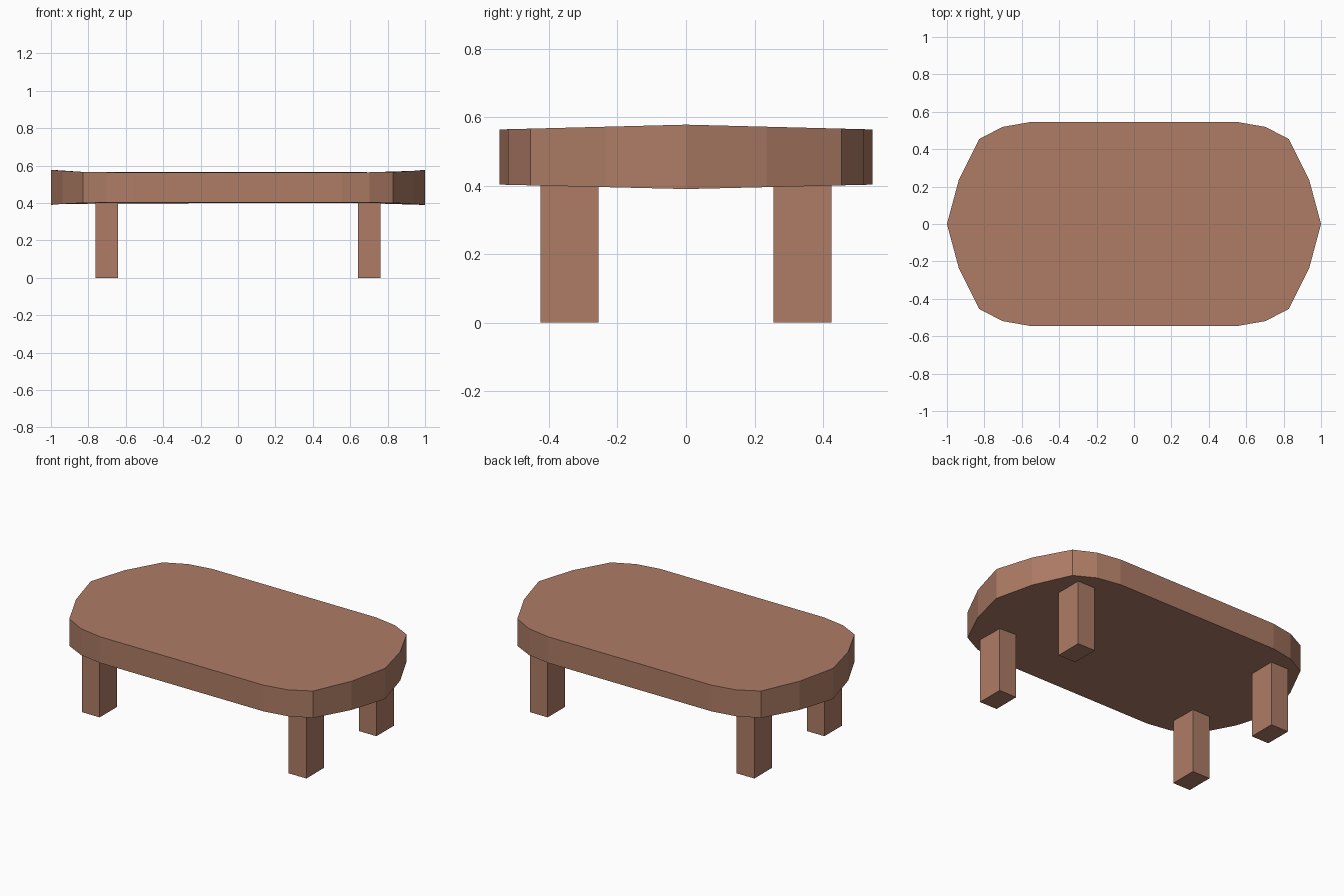
import bpy, bmesh

if "Cube" in bpy.data.objects:
    bpy.data.objects.remove(bpy.data.objects["Cube"])

wood = bpy.data.materials.new("wood")
wood.diffuse_color = (0.42, 0.20, 0.13, 1)
wood.use_nodes = True
wood.node_tree.nodes["Principled BSDF"].inputs["Base Color"].default_value = wood.diffuse_color


def finish(bm, name):
    bmesh.ops.recalc_face_normals(bm, faces=bm.faces)
    mesh = bpy.data.meshes.new(name)
    bm.to_mesh(mesh)
    bm.free()
    mesh.materials.append(wood)
    obj = bpy.data.objects.new(name, mesh)
    bpy.context.collection.objects.link(obj)
    return obj


# Table top: one quarter of the outline, mirrored, slightly thicker at the end tips
quarter = [(1.0, 0.0), (0.937, 0.235), (0.828, 0.454), (0.703, 0.519), (0.555, 0.545)]
half = quarter + [(-x, y) for x, y in reversed(quarter)]
outline = half + [(-x, -y) for x, y in half[1:-1]]

bm = bmesh.new()
top, bottom = [], []
for x, y in outline:
    taper = abs(y) / 0.545
    top.append(bm.verts.new((x, y, 0.578 - 0.014 * taper)))
    bottom.append(bm.verts.new((x, y, 0.390 + 0.013 * taper)))
bm.faces.new(top)
bm.faces.new(bottom[::-1])
for i in range(len(outline)):
    j = (i + 1) % len(outline)
    bm.faces.new((bottom[i], bottom[j], top[j], top[i]))
finish(bm, "table_top")

# Four rectangular legs
for side, sx in (("left", -1), ("right", 1)):
    for end, sy in (("front", -1), ("back", 1)):
        bm = bmesh.new()
        bmesh.ops.create_cube(bm, size=1)
        bmesh.ops.scale(bm, vec=(0.12, 0.17, 0.402), verts=bm.verts)
        leg = finish(bm, f"{end}_{side}_leg")
        leg.location = (sx * 0.702, sy * 0.34, 0.201)
